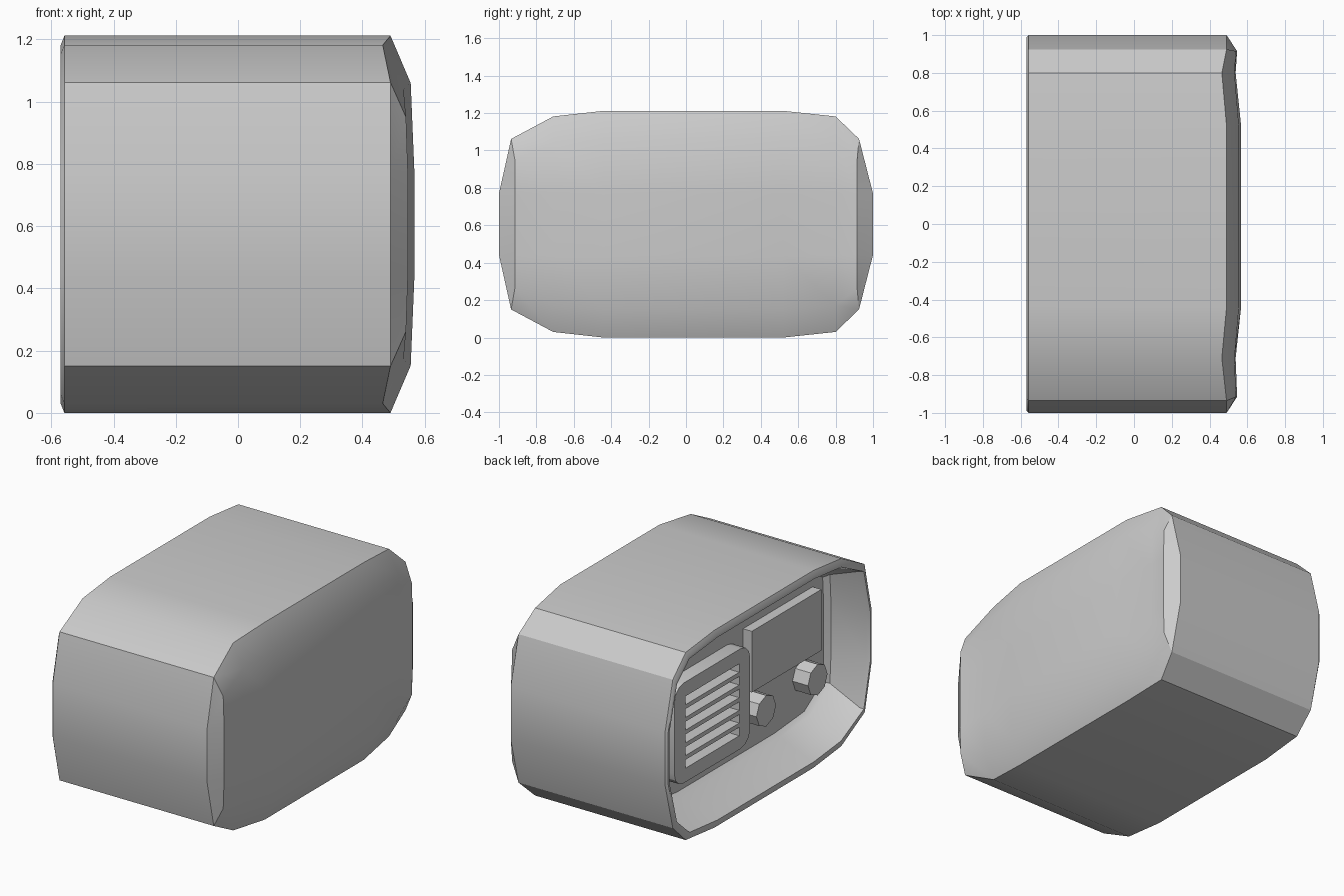
import bpy, bmesh, math

if "Cube" in bpy.data.objects:
    bpy.data.objects.remove(bpy.data.objects["Cube"])

# Half outline of the case (y, z), top half; mirrored about z = MID
MID = 0.606
TOP = [(-1.0, .77), (-.935, 1.062), (-.71, 1.182), (-.44, 1.212),
       (.52, 1.212), (.80, 1.182), (.925, 1.062), (1.0, .77)]
# Matching half outline of the recessed panel
PANEL = [(-.935, .77), (-.925, .94), (-.74, 1.06), (-.44, 1.085),
         (.52, 1.085), (.80, 1.06), (.915, .94), (.935, .77)]
PANEL_X = -.30


def mirrored(half):
    return half + [(y, 2 * MID - z) for y, z in reversed(half)]


OUTLINE = mirrored(TOP)


def inset(pts, dy, dz):
    return [(y * (1 - dy), MID + (z - MID) * (1 - dz / MID)) for y, z in pts]


def smooth(ob):
    bpy.ops.object.select_all(action='DESELECT')
    ob.select_set(True)
    bpy.context.view_layer.objects.active = ob
    bpy.ops.object.shade_smooth_by_angle(angle=math.radians(30))


def finish(name, bm):
    bmesh.ops.recalc_face_normals(bm, faces=bm.faces)
    me = bpy.data.meshes.new(name)
    bm.to_mesh(me)
    bm.free()
    ob = bpy.data.objects.new(name, me)
    bpy.context.collection.objects.link(ob)
    return ob


def box(name, x, y, z):
    bm = bmesh.new()
    bmesh.ops.create_cube(bm, size=1)
    for v in bm.verts:
        for i, (a, b) in enumerate((x, y, z)):
            v.co[i] = (a + b) / 2 + v.co[i] * (b - a)
    return finish(name, bm)


# Case: outer shell, front lip, recess walls and recessed panel
bm = bmesh.new()


def ring(pts, xs):
    return [bm.verts.new((x, y, z)) for (y, z), x in zip(pts, xs)]


def bridge(a, b):
    for i in range(len(a)):
        j = (i + 1) % len(a)
        bm.faces.new((a[i], a[j], b[j], b[i]))


back_x = [.465 if abs(y) in (.71, .80) else .49 for y, z in OUTLINE]
rings = [ring(OUTLINE, back_x)]
for dy, dz, x in ((0, 0, -.558), (.012, .03, -.57), (.025, .045, -.57), (.03, .05, -.545)):
    rings.append(ring(inset(OUTLINE, dy, dz), [x] * 16))
rings.append(ring(mirrored(PANEL), [-.33] * 16))
rings.append(ring(inset(mirrored(PANEL), .03, .025), [PANEL_X] * 16))
for a, b in zip(rings, rings[1:]):
    bridge(a, b)
bm.faces.new(rings[-1])

# Domed back: 6 x 4 grid stitched to the rear outline
COLS = [-.915, -.71, -.44, .52, .80, .915]
EDGE_Z = [.95, 1.04, 1.06, 1.06, 1.04, .95]
EDGE_X = [.540, .532, .555, .555, .532, .540]
MID_X = [.546, .538, .567, .567, .538, .546]
grid = []
for y, ez, ex, mx in zip(COLS, EDGE_Z, EDGE_X, MID_X):
    grid.append([bm.verts.new((x, y, z)) for x, z in
                 ((ex, ez), (mx, .77), (mx, .44), (ex, 2 * MID - ez))])
for a, b in zip(grid, grid[1:]):
    for k in range(3):
        bm.faces.new((a[k], a[k + 1], b[k + 1], b[k]))
border = ([grid[0][1]] + [c[0] for c in grid] + [grid[5][1], grid[5][2]]
          + [c[3] for c in reversed(grid)] + [grid[0][2]])
bridge(rings[0], border)
smooth(finish("radio_case", bm))

# Display window
box("display", (-.36, PANEL_X + .01), (-.80, -.125), (.53, .905))

# Control knobs
for i, y in enumerate((-.20, -.70)):
    bm = bmesh.new()
    bmesh.ops.create_cone(bm, cap_ends=True, segments=8, radius1=.095, radius2=.095, depth=.12)
    for v in bm.verts:
        cx, cy, cz = v.co
        v.co = (-.345 + cz, y + cx, .40 + cy)
    finish(f"knob_{i + 1}", bm)


# Speaker grille: rounded plate with slots, as a filled 2D curve
def outline(curve, pts):
    sp = curve.splines.new('POLY')
    sp.points.add(len(pts) - 1)
    for p, (u, v) in zip(sp.points, pts):
        p.co = (u, v, 0, 1)
    sp.use_cyclic_u = True


def rounded(u0, u1, v0, v1, r, n=3):
    pts = []
    for k, (u, v) in enumerate(((u1 - r, v1 - r), (u0 + r, v1 - r), (u0 + r, v0 + r), (u1 - r, v0 + r))):
        for s in range(n + 1):
            a = math.pi / 2 * (k + s / n)
            pts.append((u + r * math.cos(a), v + r * math.sin(a)))
    return pts


cu = bpy.data.curves.new("speaker_grille", 'CURVE')
cu.dimensions = '2D'
cu.fill_mode = 'BOTH'
cu.extrude = .05
outline(cu, rounded(-.065, .67, .25, .865, .09))
for i in range(6):
    z = .335 + i * .078
    outline(cu, [(.04, z), (.56, z), (.56, z + .052), (.04, z + .052)])
grille = bpy.data.objects.new("speaker_grille", cu)
bpy.context.collection.objects.link(grille)
grille.rotation_euler = (math.pi / 2, 0, math.pi / 2)
grille.location.x = -.34
bpy.ops.object.select_all(action='DESELECT')
grille.select_set(True)
bpy.context.view_layer.objects.active = grille
bpy.ops.object.convert(target='MESH')
smooth(bpy.context.view_layer.objects.active)
